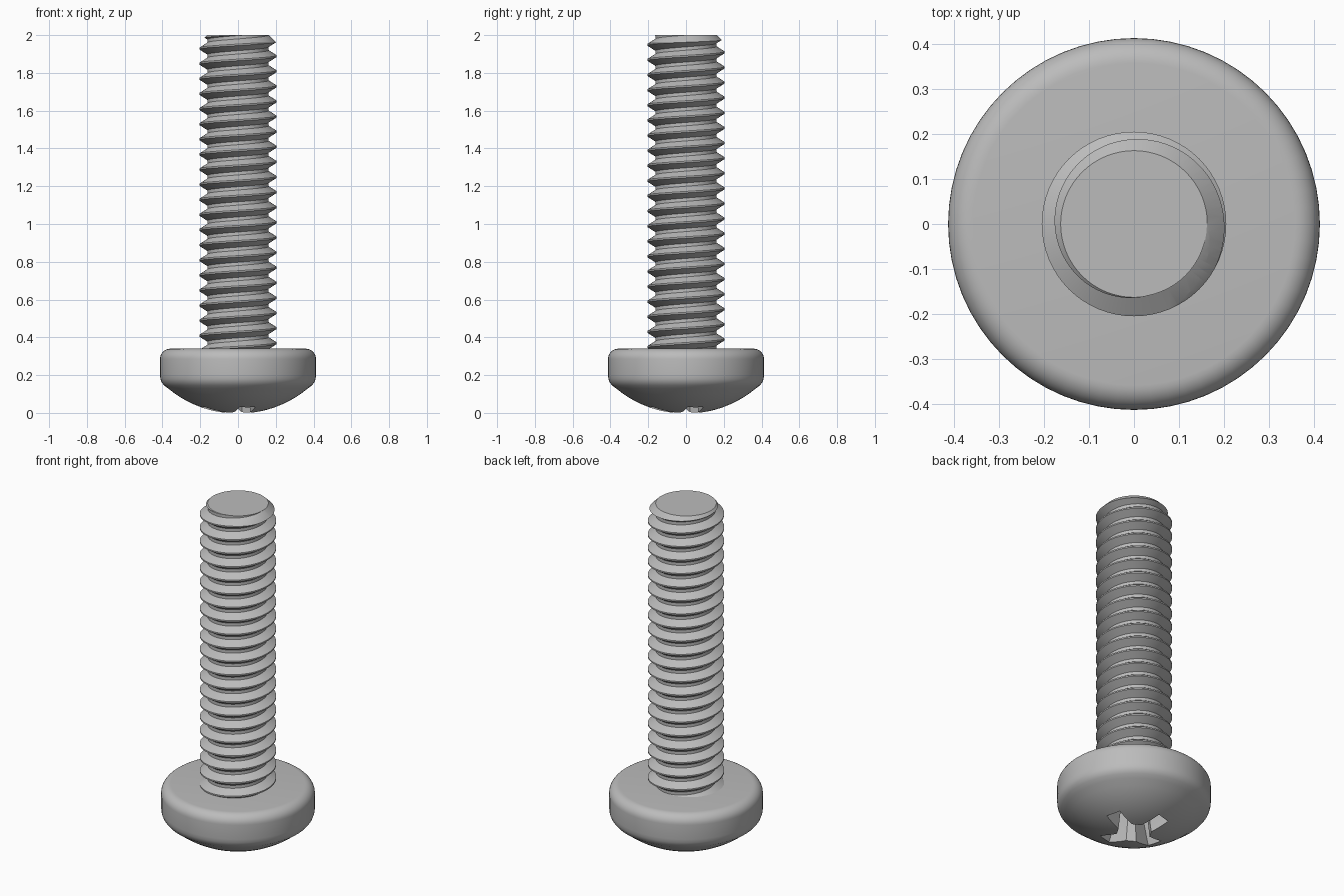
import bpy, bmesh, math
from mathutils import Matrix

cube = bpy.data.objects.get("Cube")
if cube:
    bpy.data.objects.remove(cube, do_unlink=True)

steel = bpy.data.materials.new("steel_grey")
steel.use_nodes = True
GREY = (0.5, 0.5, 0.5, 1)
steel.diffuse_color = GREY
steel.node_tree.nodes["Principled BSDF"].inputs["Base Color"].default_value = GREY


def finish(bm, name):
    bmesh.ops.recalc_face_normals(bm, faces=bm.faces)
    mesh = bpy.data.meshes.new(name)
    bm.to_mesh(mesh)
    bm.free()
    mesh.materials.append(steel)
    obj = bpy.data.objects.new(name, mesh)
    bpy.context.collection.objects.link(obj)
    return obj


def loft(rings, name):
    """Skin equal-length rings of points and cap both ends."""
    bm = bmesh.new()
    loops = [[bm.verts.new(p) for p in ring] for ring in rings]
    n = len(loops[0])
    for a, b in zip(loops, loops[1:]):
        for i in range(n):
            j = (i + 1) % n
            bm.faces.new((a[i], a[j], b[j], b[i]))
    bm.faces.new(loops[0])
    bm.faces.new(loops[-1])
    return finish(bm, name)


def lathe(profile, name, n=64):
    turn = [math.tau * i / n for i in range(n)]
    return loft([[(r * math.cos(t), r * math.sin(t), z) for t in turn]
                 for r, z in profile], name)


def cut(obj, tool, operation):
    """Apply a boolean and hide the helper."""
    mod = obj.modifiers.new("cut", "BOOLEAN")
    mod.object, mod.operation, mod.solver = tool, operation, "EXACT"
    bpy.context.view_layer.objects.active = obj
    bpy.ops.object.modifier_apply(modifier=mod.name)
    bpy.data.objects.remove(tool, do_unlink=True)


def smooth(obj, degrees):
    bpy.ops.object.select_all(action="DESELECT")
    obj.select_set(True)
    bpy.context.view_layer.objects.active = obj
    bpy.ops.object.shade_smooth_by_angle(angle=math.radians(degrees))


# Domed head: shallow sphere underside, straight rim, rounded shoulder
HEAD_R, HEAD_TOP, DOME_R, FILLET = 0.413, 0.34, 0.58, 0.055
profile = [(r, DOME_R - math.sqrt(DOME_R ** 2 - r * r) - 0.004)
           for r in [0.02 + 0.035 * i for i in range(11)]]
profile += [(0.392, 0.146), (0.405, 0.163), (0.411, 0.18), (HEAD_R, 0.2)]
for i in range(9):
    a = math.pi / 2 * i / 8
    profile.append((HEAD_R - FILLET + FILLET * math.cos(a),
                    HEAD_TOP - FILLET + FILLET * math.sin(a)))
head = lathe(profile, "head")


# Tapered cross recess with chamfered inner corners
def cross(length, half, inner, z):
    arm = [(length, -half), (length, half), (inner, half), (half, inner)]
    pts = []
    for k in range(4):
        spin = Matrix.Rotation(math.radians(15 + 90 * k), 2)
        pts += [(*(spin @ Matrix(((x, 0), (y, 0))).col[0]), z) for x, y in arm]
    return pts


recess = loft([cross(0.215, 0.045, 0.085, -0.02),
               cross(0.125, 0.036, 0.06, 0.2),
               cross(0.03, 0.01, 0.015, 0.25)], "recess_cutter")
cut(head, recess, "DIFFERENCE")
smooth(head, 30)

# Threaded shank: one V profile wound up a right-handed helix
PITCH, CREST, ROOT, SEG, TURNS = 0.08, 0.205, 0.162, 64, 25
START = 0.16
ridge = [(ROOT, 0.0), (ROOT, 0.22), (CREST, 0.56), (CREST, 0.66)]
bm = bmesh.new()
columns = []
for s in range(SEG):
    t = math.tau * s / SEG
    columns.append([bm.verts.new((r * math.cos(t), r * math.sin(t),
                                  START + PITCH * (k + h + s / SEG)))
                    for k in range(TURNS) for r, h in ridge])
count = len(columns[0])
for s in range(SEG):
    a, b = columns[s], columns[(s + 1) % SEG]
    shift = len(ridge) if s == SEG - 1 else 0
    for i in range(count - 1 - shift):
        bm.faces.new((a[i], b[i + shift], b[i + 1 + shift], a[i + 1]))
for z, up in ((0.3, -1), (2.03, 1)):
    bmesh.ops.bisect_plane(bm, geom=bm.verts[:] + bm.edges[:] + bm.faces[:],
                           plane_co=(0, 0, z), plane_no=(0, 0, up), clear_outer=True)
    rim = [e for e in bm.edges if all(abs(v.co.z - z) < 1e-4 for v in e.verts)]
    bmesh.ops.edgeloop_fill(bm, edges=rim)
shank = finish(bm, "threaded_shank")

# Chamfered tip
tip = lathe([(0.3, 0.32), (0.3, 1.863), (0.163, 2.0)], "tip_cutter")
cut(shank, tip, "INTERSECT")
smooth(shank, 30)
